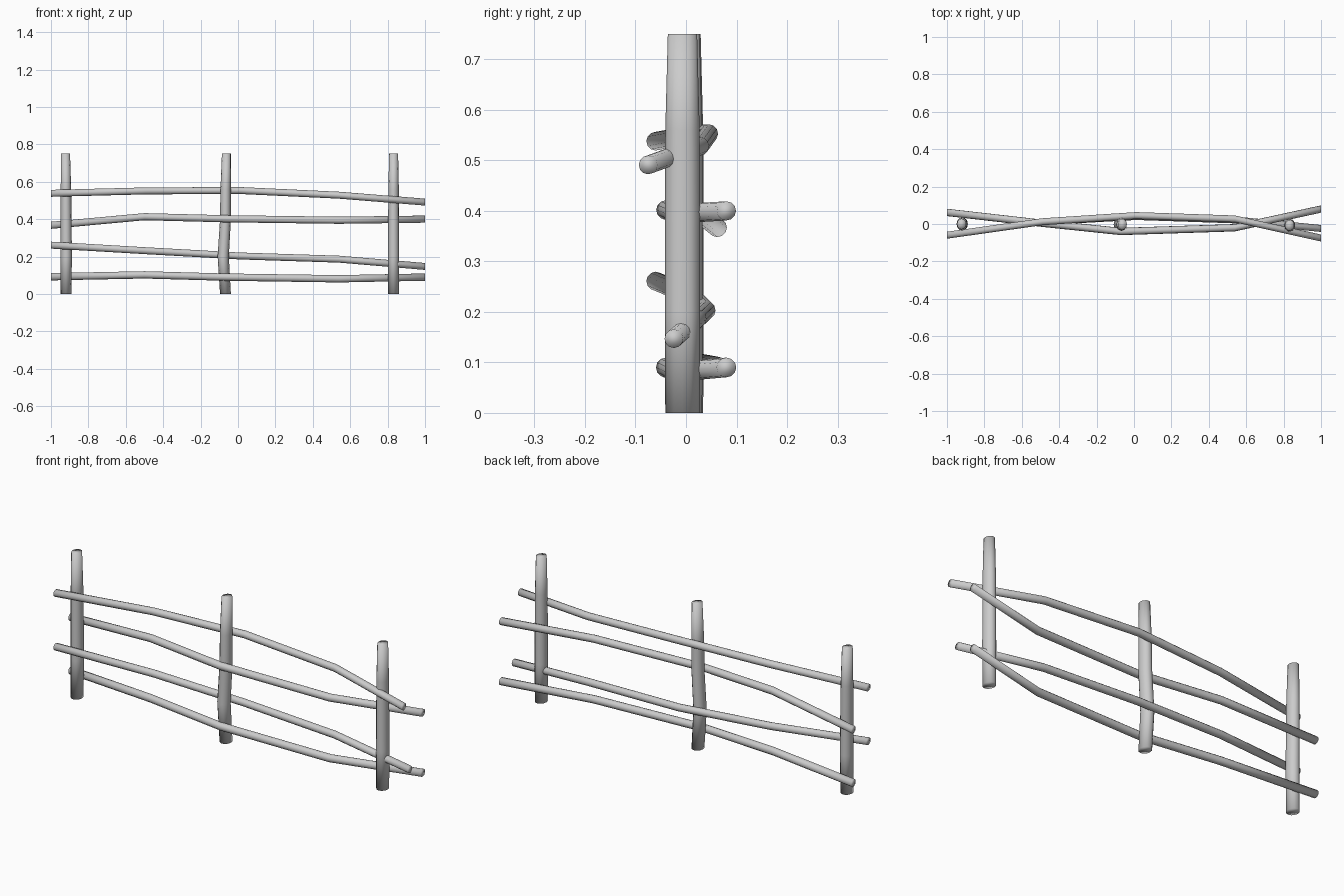
import bpy, bmesh, math

if "Cube" in bpy.data.objects:
    bpy.data.objects.remove(bpy.data.objects["Cube"])

SIDES = 12

def loft(name, rings, along):
    """Tube through rings (x, y, z, ru, rv); rings lie square to the given axis."""
    bm = bmesh.new()
    loops = []
    for x, y, z, ru, rv in rings:
        loop = []
        for i in range(SIDES):
            a = 2 * math.pi * i / SIDES
            u, v = ru * math.cos(a), rv * math.sin(a)
            loop.append(bm.verts.new((x, y + u, z + v) if along == 'X' else (x + u, y + v, z)))
        loops.append(loop)
    for a, b in zip(loops, loops[1:]):
        for i in range(SIDES):
            j = (i + 1) % SIDES
            bm.faces.new((a[i], a[j], b[j], b[i]))
    bm.faces.new(loops[0][::-1])
    bm.faces.new(loops[-1])
    bmesh.ops.recalc_face_normals(bm, faces=bm.faces[:])
    for f in bm.faces:
        f.smooth = True
    me = bpy.data.meshes.new(name)
    bm.to_mesh(me)
    bm.free()
    ob = bpy.data.objects.new(name, me)
    bpy.context.collection.objects.link(ob)
    return ob

# Upright posts: slightly oval, tapering near the top; the middle one is crooked
heights = (0, 0.2, 0.4, 0.56, 0.75)
radii = ((0.029, 0.034), (0.030, 0.035), (0.029, 0.035), (0.028, 0.034), (0.024, 0.029))
posts = {
    "left_post": (0.0, (-0.92, -0.918, -0.919, -0.92, -0.922)),
    "middle_post": (-0.002, (-0.067, -0.079, -0.067, -0.066, -0.062)),
    "right_post": (-0.007, (0.832, 0.832, 0.832, 0.832, 0.832)),
}
for name, (y, xs) in posts.items():
    loft(name, [(x, y, z, r[0], r[1]) for x, z, r in zip(xs, heights, radii)], 'Z')

# Woven rails: path points and radius
rails = {
    "top_rail": (0.0185, [(-1, -0.06, 0.538), (-0.49, 0.012, 0.551), (0.01, 0.045, 0.553),
                          (0.54, 0.027, 0.528), (1, -0.075, 0.491)]),
    "upper_middle_rail": (0.019, [(-1, 0.062, 0.367), (-0.5, 0.005, 0.413), (-0.07, -0.04, 0.402),
                                  (0.54, -0.02, 0.394), (1, 0.08, 0.40)]),
    "lower_middle_rail": (0.0185, [(-1, -0.06, 0.261), (-0.49, 0.012, 0.231), (0.01, 0.04, 0.203),
                                   (0.54, 0.022, 0.186), (1, -0.024, 0.147)]),
    "bottom_rail": (0.0195, [(-1, 0.062, 0.092), (-0.5, 0.005, 0.102), (-0.07, -0.04, 0.09),
                             (0.54, -0.02, 0.081), (1, 0.08, 0.09)]),
}
for name, (r, path) in rails.items():
    loft(name, [(*p, r, r) for p in path], 'X')
